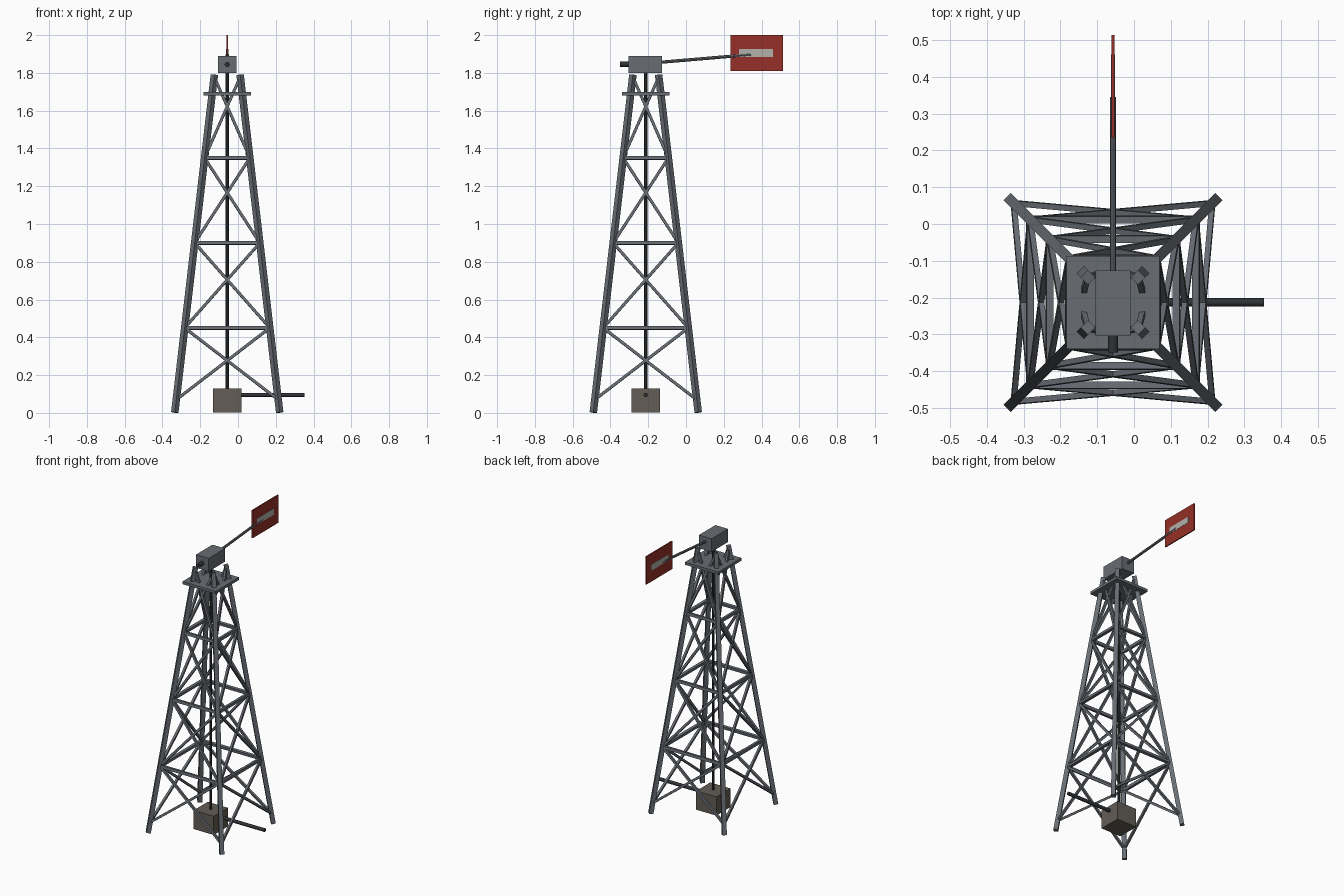
import bpy, bmesh
from math import radians
from mathutils import Vector, Matrix

if "Cube" in bpy.data.objects:
    bpy.data.objects.remove(bpy.data.objects["Cube"])

CX, CY = -0.057, -0.213          # tower axis


def material(name, rgb):
    m = bpy.data.materials.new(name)
    m.diffuse_color = (*rgb, 1)
    m.use_nodes = True
    m.node_tree.nodes["Principled BSDF"].inputs["Base Color"].default_value = m.diffuse_color
    return m


STEEL = material("steel", (0.14, 0.155, 0.175))
DARK = material("dark_iron", (0.03, 0.032, 0.038))
STONE = material("base_stone", (0.125, 0.11, 0.09))
RED = material("vane_red", (0.30, 0.03, 0.02))
PALE = material("vane_stripe", (0.45, 0.44, 0.40))


def finish(name, bm, mat):
    me = bpy.data.meshes.new(name)
    bm.to_mesh(me)
    bm.free()
    ob = bpy.data.objects.new(name, me)
    me.materials.append(mat)
    bpy.context.collection.objects.link(ob)
    return ob


def box(name, centre, size, mat):
    bm = bmesh.new()
    bmesh.ops.create_cube(bm, size=1, matrix=Matrix.Translation(centre) @ Matrix.Diagonal((*size, 1)))
    return finish(name, bm, mat)


def bar(bm, a, b, size, ref):
    """Square bar from a to b with one side facing ref."""
    a, b, ref = Vector(a), Vector(b), Vector(ref)
    w = (b - a).normalized()
    u = (ref - w * ref.dot(w)).normalized()
    rot = Matrix((u, w.cross(u), w)).transposed().to_4x4()
    bmesh.ops.create_cube(bm, size=1, matrix=Matrix.Translation((a + b) / 2) @ rot
                          @ Matrix.Diagonal((size, size, (b - a).length, 1)))


def rod(name, a, b, radius, mat, sides=12):
    a, b = Vector(a), Vector(b)
    rot = (b - a).to_track_quat('Z', 'Y').to_matrix().to_4x4()
    bm = bmesh.new()
    bmesh.ops.create_cone(bm, cap_ends=True, segments=sides, radius1=radius, radius2=radius,
                          depth=(b - a).length, matrix=Matrix.Translation((a + b) / 2) @ rot)
    return finish(name, bm, mat)


def corner(i, z):
    """Leg centre line at height z."""
    sx, sy = ((-1, -1), (1, -1), (1, 1), (-1, 1))[i % 4]
    r = 0.278 + (0.068 - 0.278) * z / 1.79
    return Vector((CX + sx * r, CY + sy * r, z))


# Tapered legs, turned to face the diagonals
for i in range(4):
    bm = bmesh.new()
    c = corner(i, 0)
    bar(bm, corner(i, 0.0025), corner(i, 1.79), 0.028, (c.x - CX, c.y - CY, 0))
    finish(f"leg_{i + 1}", bm, STEEL)

# Girts and cross braces on each of the four faces
levels = [0.07, 0.45, 0.90, 1.35, 1.78]
girts, braces = bmesh.new(), bmesh.new()
for i in range(4):
    n = Matrix.Rotation(radians(90 * i), 3, 'Z') @ Vector((0, -1, 0.117))
    for z in levels[1:4]:
        bar(girts, corner(i, z), corner(i + 1, z), 0.019, n)
    for z0, z1 in zip(levels, levels[1:]):
        bar(braces, corner(i, z0), corner(i + 1, z1), 0.015, n)
        bar(braces, corner(i + 1, z0), corner(i, z1), 0.015, n)
finish("girts", girts, STEEL)
finish("cross_braces", braces, STEEL)

# Platform and gearbox head
box("platform", (CX, CY, 1.69), (0.252, 0.252, 0.018), STEEL)
box("gearbox", (CX, CY - 0.002, 1.845), (0.096, 0.178, 0.09), STEEL)
rod("rotor_axle", (CX, -0.349, 1.845), (CX, -0.28, 1.845), 0.014, DARK)

# Tail
rod("tail_boom", (CX, -0.14, 1.856), (CX, 0.345, 1.897), 0.0085, STEEL, 8)
box("tail_vane", (CX, 0.374, 1.905), (0.008, 0.278, 0.19), RED)
box("vane_stripe", (CX, 0.370, 1.906), (0.011, 0.18, 0.042), PALE)

# Pump at the foot
rod("pump_rod", (CX, CY, 0.12), (CX, CY, 1.81), 0.009, DARK, 8)
box("pump_base", (CX, CY, 0.066), (0.152, 0.152, 0.128), STONE)
rod("outlet_pipe", (0.0, CY, 0.095), (0.353, CY, 0.095), 0.0115, DARK)
